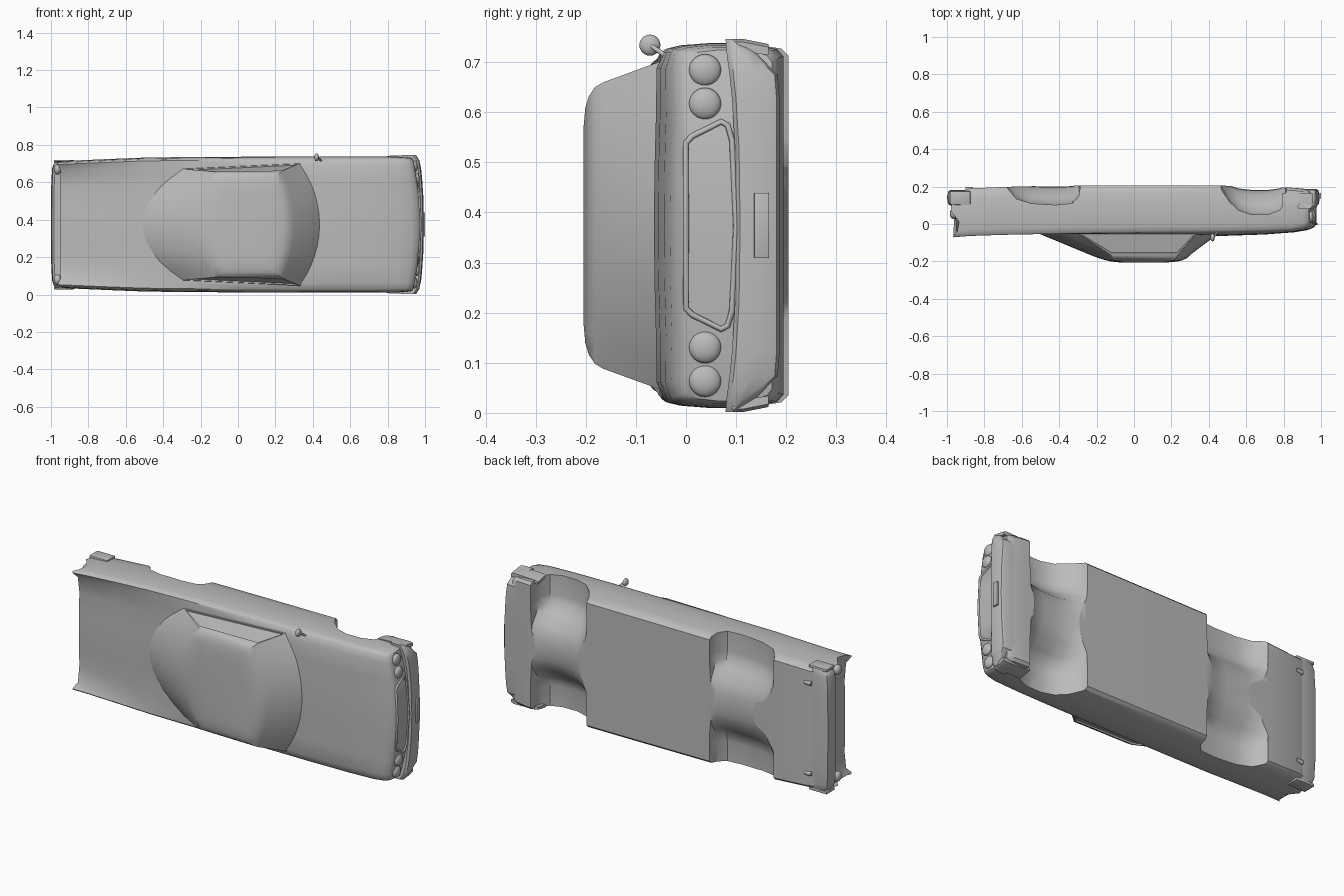
import bpy, bmesh, math
from mathutils import Vector

cube = bpy.data.objects.get("Cube")
if cube:
    bpy.data.objects.remove(cube, do_unlink=True)

paint = bpy.data.materials.new("plain_grey")
paint.use_nodes = True
GREY = (0.5, 0.5, 0.5, 1)
paint.diffuse_color = GREY
paint.node_tree.nodes["Principled BSDF"].inputs["Base Color"].default_value = GREY

MID = 0.374  # height of the car's centre plane, as it lies on its side


def place(x, h, w):
    """Car length, height and sideways offset to world space."""
    return Vector((x, -h, MID + w))


def finish(name, bm, angle=35):
    bmesh.ops.recalc_face_normals(bm, faces=bm.faces)
    mesh = bpy.data.meshes.new(name)
    bm.to_mesh(mesh)
    bm.free()
    obj = bpy.data.objects.new(name, mesh)
    bpy.context.collection.objects.link(obj)
    mesh.materials.append(paint)
    smooth(obj, angle)
    return obj


def smooth(obj, angle=35):
    bpy.ops.object.select_all(action='DESELECT')
    obj.select_set(True)
    bpy.context.view_layer.objects.active = obj
    bpy.ops.object.shade_smooth_by_angle(angle=math.radians(angle))


def loft(rings, caps=True):
    bm = bmesh.new()
    rows = [[bm.verts.new(place(*p)) for p in ring] for ring in rings]
    n = len(rows[0])
    for a, b in zip(rows, rows[1:]):
        for i in range(n):
            j = (i + 1) % n
            bm.faces.new((a[i], a[j], b[j], b[i]))
    if caps:
        bm.faces.new(rows[0])
        bm.faces.new(rows[-1])
    return bm, rows


def box(name, centre, size, bevel=0.004):
    bm = bmesh.new()
    bmesh.ops.create_cube(bm, size=1)
    for v in bm.verts:
        v.co = place(*(c + s * k for c, s, k in
                       zip(centre, size, (v.co.x, -v.co.y, v.co.z))))
    bmesh.ops.bevel(bm, geom=bm.edges[:], offset=bevel, segments=2,
                    affect='EDGES', profile=0.5)
    return finish(name, bm)


def dome(name, centre, radius, depth):
    bm = bmesh.new()
    bmesh.ops.create_uvsphere(bm, u_segments=24, v_segments=12, radius=1)
    for v in bm.verts:
        v.co = place(centre[0] + v.co.z * depth, centre[1] + v.co.y * radius,
                     centre[2] + v.co.x * radius)
    return finish(name, bm, 60)


def tube(name, points, radius, closed=False):
    curve = bpy.data.curves.new(name, 'CURVE')
    curve.dimensions = '3D'
    curve.bevel_depth = radius
    curve.bevel_resolution = 2
    curve.use_fill_caps = True
    spline = curve.splines.new('POLY')
    spline.points.add(len(points) - 1)
    for sp, p in zip(spline.points, points):
        sp.co = (*place(*p), 1)
    spline.use_cyclic_u = closed
    curve.materials.append(paint)
    obj = bpy.data.objects.new(name, curve)
    bpy.context.collection.objects.link(obj)
    return obj


# Body shell: length, half width, sill, shoulder and deck height
STATIONS = [(-0.95, .338, -.165, .071, .035), (-0.88, .342, -.19, .064, .04),
            (-0.7, .35, -.198, .058, .045), (-0.5, .358, -.203, .054, .05),
            (-0.28, .361, -.205, .05, .053), (0.1, .363, -.205, .046, .056),
            (0.47, .364, -.205, .043, .064), (0.7, .364, -.2, .038, .056),
            (0.86, .363, -.193, .031, .044), (0.93, .36, -.186, .022, .032),
            (0.962, .356, -.178, .012, .018), (0.975, .35, -.172, -.003, .002)]
SIDE = [(.97, .06), (.985, .2), (1, .4), (1, .65), (.988, .87), (.972, .97)]
TAIL = [-.01, -.025, -.03, .015, .005, -.017]  # notched outline under the fin


def section(k):
    x, hw, sill, top, deck = STATIONS[k]
    half = [(x, sill, f * hw) for f in (0, .3, .6, .93)]
    for (f, t), shift in zip(SIDE, TAIL):
        half.append((x + (shift if k == 0 else 0), sill + t * (top - sill), f * hw))
    half += [(x + (-.015 if k == 0 else 0), top, .95 * hw),
             (x, top + .75 * (deck - top), .86 * hw),
             (x, deck - .004, .6 * hw), (x, deck - .001, .3 * hw), (x, deck, 0)]
    bow = .04 * max(0, (x - .82) / .155)
    half = [(px - bow * (w / hw) ** 2, h, w) for px, h, w in half]
    return half + [(px, h, -w) for px, h, w in half[-2:0:-1]]


bm, rows = loft([section(k) for k in range(len(STATIONS))], caps=False)
top_i = len(rows[0]) // 2
for row in (rows[0], rows[-1]):
    for step in (1, -1):
        for i in range(3):
            a, b = i * step, (i + 1) * step
            c, d = top_i - (i + 1) * step, top_i - i * step
            bm.faces.new((row[a], row[b], row[c], row[d]))
        bm.faces.new([row[i * step] for i in range(3, top_i - 2)])
body = finish("body_shell", bm)

# Wheel wells: deep pockets at the sides that fade out toward the middle
REAR_ARCH = [(-.68, -.25), (-.675, -.19), (-.63, -.135), (-.55, -.11), (-.42, -.102),
             (-.33, -.11), (-.295, -.15), (-.28, -.25)]
FRONT_ARCH = [(.455, -.25), (.47, -.18), (.51, -.12), (.56, -.073), (.63, -.05),
              (.72, -.052), (.78, -.075), (.81, -.12), (.82, -.25)]
HALF_WELL = [(0, .34), (.06, .36), (.12, .48), (.17, .75), (.21, .95), (.25, 1), (.45, 1)]
WELL = [(-w, k) for w, k in HALF_WELL[:0:-1]] + HALF_WELL
for arch in (REAR_ARCH, FRONT_ARCH):
    bm, _ = loft([[(x, -.25 + (h + .25) * k, w) for x, h in arch] for w, k in WELL])
    cutter = finish("well_cutter", bm)
    cutter.hide_render = True
    mod = body.modifiers.new("wheel_well", 'BOOLEAN')
    mod.operation = 'DIFFERENCE'
    mod.solver = 'EXACT'
    mod.object = cutter
    bpy.ops.object.select_all(action='DESELECT')
    body.select_set(True)
    bpy.context.view_layer.objects.active = body
    bpy.ops.object.modifier_apply(modifier=mod.name)
    bpy.data.objects.remove(cutter, do_unlink=True)
smooth(body)

# Cabin: height, front and rear half width, then side and centre reach of both screens
CABIN = [(.03, .335, .305, .35, .46, -.31, -.54), (.055, .326, .297, .33, .447, -.29, -.5),
         (.165, .286, .282, .235, .3, -.125, -.235), (.182, .276, .272, .225, .285, -.11, -.19),
         (.194, .258, .255, .205, .258, -.09, -.15), (.201, .235, .23, .185, .23, -.07, -.12),
         (.205, .19, .18, .15, .18, -.05, -.08)]
ARC = [1 - i / 6 for i in range(13)]


def cabin_ring(h, fw, rw, fs, fc, rs, rc):
    front = [(fc + (fs - fc) * t * t, h, fw * t) for t in ARC]
    return front + [(rc + (rs - rc) * t * t, h, -rw * t) for t in ARC]


bm, rows = loft([cabin_ring(*c) for c in CABIN])
bmesh.ops.recalc_face_normals(bm, faces=bm.faces)
low, high, n = rows[1], rows[2], len(ARC)
glass = [bm.faces.get((low[i], low[j], high[j], high[i]))
         for i, j in ((n - 1, n), (2 * n - 1, 0))]
bmesh.ops.inset_individual(bm, faces=glass, thickness=.01, depth=0)
bmesh.ops.inset_individual(bm, faces=glass, thickness=.002, depth=-.007)
finish("cabin", bm, 32)


# Bumpers: sideways offset, outer reach, top and bottom
def bumper(name, half, back, sign):
    stations = [(-w, *rest) for w, *rest in half[:0:-1]] + half
    rings = []
    for w, reach, top, low in stations:
        mid = top + .55 * (low - top)
        outline = [(back, top), (reach - .016, top), (reach - .005, top - .008),
                   (reach, mid), (reach - .008, low + .006), (reach - .02, low),
                   (back, low)]
        rings.append([(sign * x, h, w) for x, h in outline])
    bm, _ = loft(rings)
    finish(name, bm)


bumper("front_bumper", [(0, .994, -.1, -.187), (.15, .991, -.098, -.187),
                        (.25, .984, -.092, -.187), (.3, .979, -.087, -.183),
                        (.345, .969, -.081, -.14), (.372, .952, -.079, -.105)], .88, 1)
bumper("rear_bumper", [(0, 1.0, -.1, -.182), (.2, .999, -.1, -.182),
                       (.3, .994, -.1, -.18), (.325, .985, -.1, -.178),
                       (.342, .965, -.104, -.172)], .9, -1)

for side, label in ((1, "left"), (-1, "right")):
    # Bumper ends wrap along the flanks, the front ones leaning in at the bottom
    bm, _ = loft([[(x, -.092, side * .35), (x, -.092, side * w), (x, -.115, side * w),
                   (x, -.165, side * (w - .01)), (x, -.165, side * .34)]
                  for x, w in ((.79, .364), (.81, .368), (.94, .372), (.955, .366))])
    finish(f"front_bumper_end_{label}", bm)
    box(f"rear_bumper_end_{label}", (-.93, -.14, side * .338), (.11, .072, .016))
    for spot, w in (("inner", .243), ("outer", .31)):
        dome(f"headlight_{spot}_{label}",
             (.975 - .04 * (w / .35) ** 2, -.038, side * w), .032, .016)
    dome(f"tail_light_{label}", (-.965, -.055, side * .295), .028, .02)
    tube(f"exhaust_tip_{label}", [(-.86, -.186, side * .25), (-.9, -.187, side * .25)], .012)

# Grille surround following the bowed nose
GRILLE = [(0, 0), (0, .165), (-.012, .178), (-.07, .207), (-.083, .2), (-.092, .17), (-.1, 0)]
outline = GRILLE + [(h, -w) for h, w in GRILLE[-2:0:-1]]
tube("grille_surround", [(.976 - .04 * (w / .35) ** 2, h, w) for h, w in outline],
     .006, closed=True)

# Number plate blank, door mirror
box("front_plate", (.994, -.151, 0), (.012, .03, .13), .002)
dome("mirror_head", (.42, .072, .36), .021, .012)
tube("mirror_stalk", [(.45, .035, .335), (.425, .072, .36)], .005)
